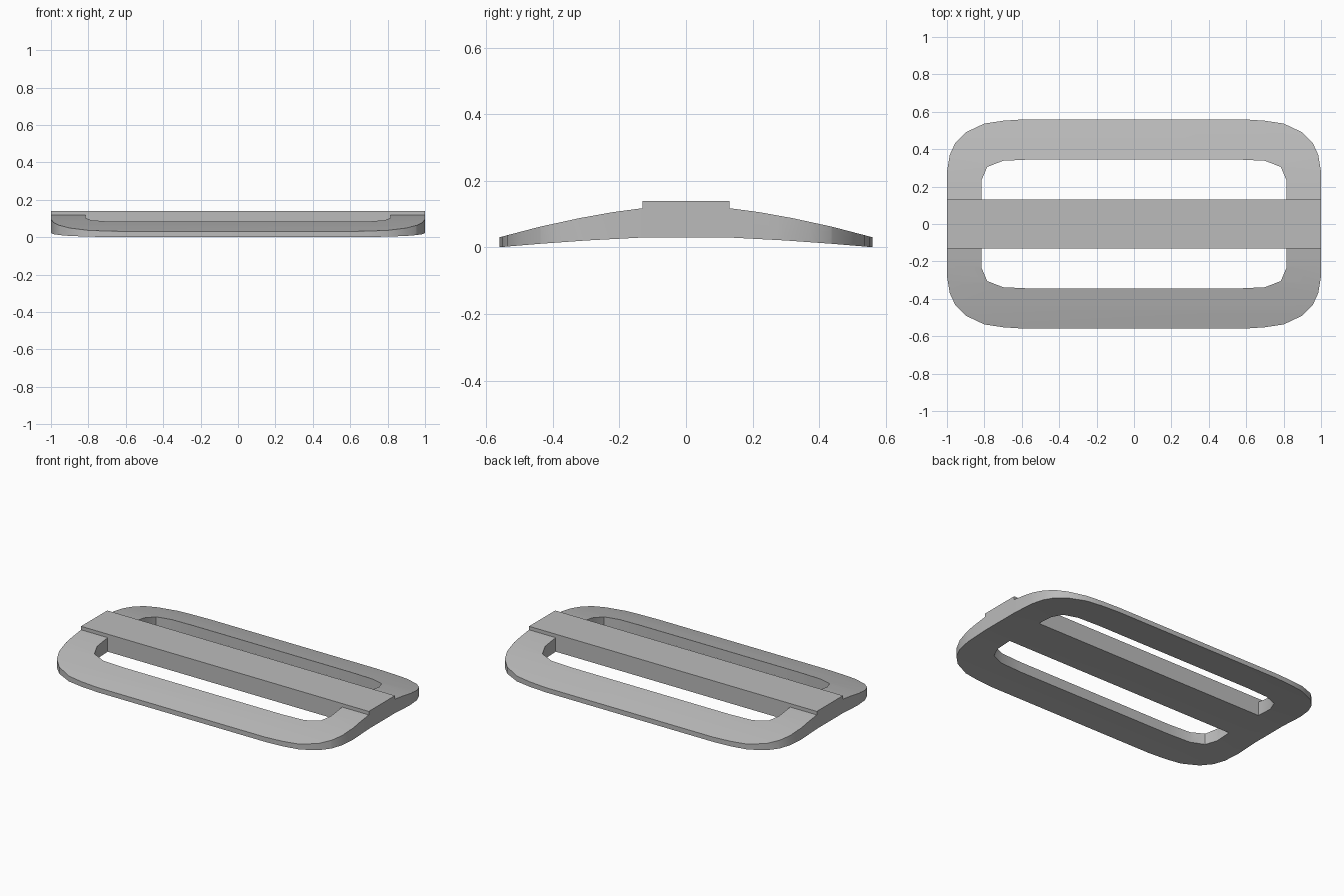
import bpy, bmesh
from mathutils import Vector

cube = bpy.data.objects.get("Cube")
if cube:
    bpy.data.objects.remove(cube, do_unlink=True)

BAR = 0.13  # half width of the centre bar

grey = bpy.data.materials.new("mid grey")
grey.use_nodes = True
grey.diffuse_color = (0.5, 0.5, 0.5, 1)
grey.node_tree.nodes["Principled BSDF"].inputs["Base Color"].default_value = (0.5, 0.5, 0.5, 1)


def prism(name, points, offset):
    """Solid made by sweeping a closed outline along an offset."""
    bm = bmesh.new()
    face = bm.faces.new([bm.verts.new(p) for p in points])
    swept = bmesh.ops.extrude_face_region(bm, geom=[face])["geom"]
    bmesh.ops.translate(bm, vec=Vector(offset),
                        verts=[g for g in swept if isinstance(g, bmesh.types.BMVert)])
    bmesh.ops.recalc_face_normals(bm, faces=bm.faces)
    mesh = bpy.data.meshes.new(name)
    bm.to_mesh(mesh)
    bm.free()
    mesh.materials.append(grey)
    obj = bpy.data.objects.new(name, mesh)
    bpy.context.collection.objects.link(obj)
    return obj


def combine(obj, tool, operation):
    """Apply a boolean and discard the tool."""
    tool.hide_render = True
    mod = obj.modifiers.new(operation.lower(), 'BOOLEAN')
    mod.operation, mod.solver, mod.object = operation, 'EXACT', tool
    bpy.context.view_layer.objects.active = obj
    bpy.ops.object.modifier_apply(modifier=mod.name)
    bpy.data.objects.remove(tool, do_unlink=True)


def mirrored(half):
    """Close a half outline by reflecting its first coordinate."""
    return half + [(-a, b) for a, b in reversed(half)]


# Arched side profile with the raised centre bar, swept across the width
top = [(BAR, 0.14), (BAR, 0.118), (0.22, 0.106), (0.32, 0.088), (0.44, 0.062), (0.57, 0.028)]
bottom = [(0.57, 0.0), (0.44, 0.011), (0.3, 0.021), (BAR, 0.03)]
buckle = prism("slider_buckle", [(-1, y, z) for y, z in mirrored(top + bottom)], (2, 0, 0))

# Rounded outline seen from above
corner = [(1, 0.28), (0.985, 0.37), (0.955, 0.435), (0.9, 0.49),
          (0.8, 0.537), (0.7, 0.552), (0.58, 0.56)]
half = [(x, -y) for x, y in reversed(corner)] + corner
outline = prism("outline_cutter", [(x, y, -0.1) for x, y in mirrored(half)], (0, 0, 0.4))
combine(buckle, outline, 'INTERSECT')

# Strap slots on both sides of the bar
slot = [(0.815, BAR), (0.815, 0.235), (0.785, 0.305), (0.7, 0.338), (0.55, 0.345)]
for side in (-1, 1):
    cutter = prism("slot_cutter", [(x, y * side, -0.1) for x, y in mirrored(slot)], (0, 0, 0.4))
    combine(buckle, cutter, 'DIFFERENCE')

# Soft arch and corners, crisp edges
bpy.ops.object.select_all(action='DESELECT')
buckle.select_set(True)
bpy.context.view_layer.objects.active = buckle
bpy.ops.object.shade_smooth_by_angle(angle=0.5)
